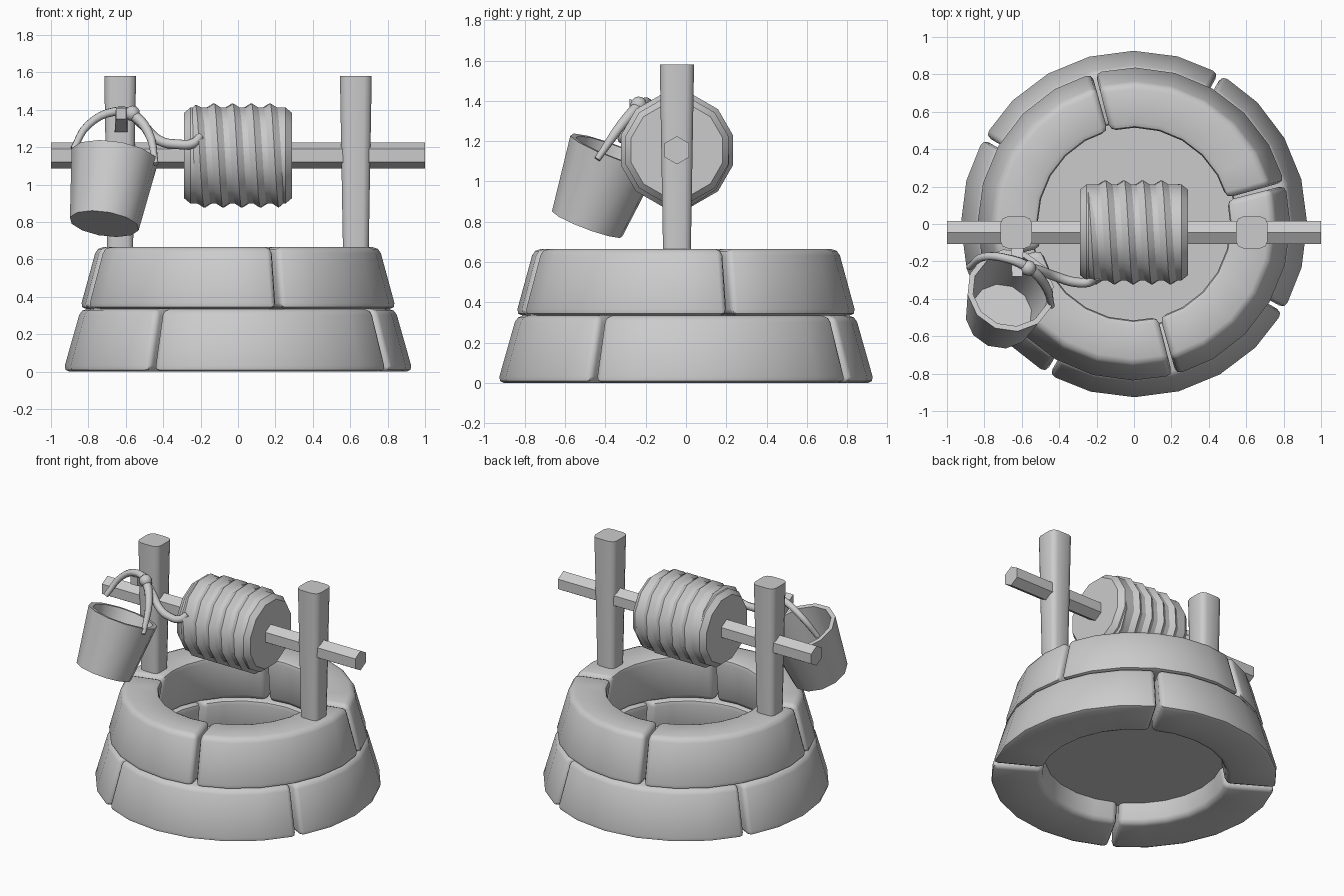
import bpy, bmesh, math
from mathutils import Vector, Matrix

cube = bpy.data.objects.get("Cube")
if cube:
    bpy.data.objects.remove(cube, do_unlink=True)

GREY = (0.6, 0.6, 0.6, 1)
grey = bpy.data.materials.new("plain grey")
grey.use_nodes = True
grey.diffuse_color = GREY
grey.node_tree.nodes["Principled BSDF"].inputs["Base Color"].default_value = GREY


def select_only(ob):
    bpy.ops.object.select_all(action="DESELECT")
    ob.select_set(True)
    bpy.context.view_layer.objects.active = ob


def finish(name, bm, smooth=40, bevel=0, segments=2):
    """Bevel the hard edges, make the object and shade it."""
    bmesh.ops.recalc_face_normals(bm, faces=bm.faces)
    if bevel:
        hard = [e for e in bm.edges if e.calc_face_angle(0) > math.radians(40)]
        bmesh.ops.bevel(bm, geom=hard, offset=bevel, segments=segments,
                        profile=0.5, affect="EDGES", clamp_overlap=True)
    mesh = bpy.data.meshes.new(name)
    bm.to_mesh(mesh)
    bm.free()
    mesh.materials.append(grey)
    ob = bpy.data.objects.new(name, mesh)
    bpy.context.collection.objects.link(ob)
    select_only(ob)
    bpy.ops.object.shade_smooth_by_angle(angle=math.radians(smooth))
    return ob


def lathe(name, profile, sides, matrix, phase=0, smooth=40):
    """Revolve (radius, height) points about z, cap both ends, then place."""
    bm = bmesh.new()
    rings = []
    for r, h in profile:
        turn = [phase + math.tau * i / sides for i in range(sides)]
        rings.append([bm.verts.new((r * math.cos(a), r * math.sin(a), h)) for a in turn])
    for low, high in zip(rings, rings[1:]):
        for i in range(sides):
            j = (i + 1) % sides
            bm.faces.new((low[i], low[j], high[j], high[i]))
    bm.faces.new(rings[0])
    bm.faces.new(rings[-1])
    bm.transform(matrix)
    return finish(name, bm, smooth)


def tube(name, points, radii):
    """Smooth rope through a few points."""
    curve = bpy.data.curves.new(name, "CURVE")
    curve.dimensions = "3D"
    curve.bevel_depth = 1
    curve.bevel_resolution = 2
    curve.resolution_u = 4
    curve.use_fill_caps = True
    spline = curve.splines.new("BEZIER")
    spline.bezier_points.add(len(points) - 1)
    for p, co, r in zip(spline.bezier_points, points, radii):
        p.co, p.radius = co, r
        p.handle_left_type = p.handle_right_type = "AUTO"
    curve.materials.append(grey)
    ob = bpy.data.objects.new(name, curve)
    bpy.context.collection.objects.link(ob)
    select_only(ob)
    bpy.ops.object.convert(target="MESH")
    bpy.ops.object.shade_smooth_by_angle(angle=math.radians(60))


def stone(name, section, start, gap=0.012, steps=6):
    """Quarter of a stone course with rounded edges."""
    bm = bmesh.new()
    rows = []
    for i in range(steps + 1):
        a = start + gap + (math.pi / 2 - 2 * gap) * i / steps
        rows.append([bm.verts.new((r * math.cos(a), r * math.sin(a), z)) for r, z in section])
    for a, b in zip(rows, rows[1:]):
        for i in range(4):
            j = (i + 1) % 4
            bm.faces.new((a[i], a[j], b[j], b[i]))
    bm.faces.new(rows[0])
    bm.faces.new(rows[-1])
    finish(name, bm, 50, bevel=0.033)


# Two staggered courses of four stones
lower = [(0.60, 0), (0.935, 0), (0.84, 0.335), (0.54, 0.335)]
upper = [(0.56, 0.335), (0.845, 0.335), (0.755, 0.665), (0.51, 0.665)]
for course, section, first in (("lower", lower, 60), ("upper", upper, 15)):
    for k in range(4):
        stone(f"{course}_stone_{k + 1}", section, math.radians(first + 90 * k))

# Floor inside the shaft
lathe("shaft_floor", [(0.62, 0.14), (0.62, 0.15)], 24, Matrix())

# Posts, a little wider at the top
AXIS_Y, AXIS_Z = -0.045, 1.155
for side, x in (("left", 0.63), ("right", -0.63)):
    bm = bmesh.new()
    bmesh.ops.create_cube(bm, size=1)
    upright = [e for e in bm.edges if abs(e.verts[0].co.z - e.verts[1].co.z) > 0.5]
    bmesh.ops.bevel(bm, geom=upright, offset=0.23, segments=2, profile=0.5, affect="EDGES")
    for v in bm.verts:
        top = v.co.z > 0
        width = 0.17 if top else 0.137
        v.co = (x + v.co.x * width, AXIS_Y + v.co.y * width, 1.58 if top else 0.63)
    finish(side + "_post", bm, 50)

# Hexagonal axle and drum, both lying along x
along_x = Matrix.Translation((0, AXIS_Y, AXIS_Z)) @ Matrix.Rotation(math.pi / 2, 4, "Y")
lathe("axle", [(0.07, -1), (0.07, 1)], 6, along_x, smooth=30)
lathe("drum", [(0.235, -0.29), (0.265, -0.255), (0.265, 0.255), (0.235, 0.29)], 12,
      along_x, phase=math.pi / 12, smooth=35)

# Rope wound round the drum as a ridged helix
bm = bmesh.new()
pitch, turns, sides = 0.1, 5, 12
rows = []
for i in range(turns * sides + 1):
    a = math.tau * i / sides + math.pi / 12
    x = -0.25 + pitch * i / sides
    fade = min(1, i / 4, (turns * sides - i) / 4)
    row = []
    for dx, r in ((-0.05, 0.255), (0, 0.262 + 0.026 * fade), (0.05, 0.255)):
        px = max(-0.255, min(0.255, x + dx))
        row.append(bm.verts.new((px, AXIS_Y + r * math.cos(a), AXIS_Z + r * math.sin(a))))
    rows.append(row)
for a, b in zip(rows, rows[1:]):
    for i in range(2):
        bm.faces.new((a[i], a[i + 1], b[i + 1], b[i]))
finish("wound_rope", bm, 35)

# Tilted open bucket
base, rim = Vector((-0.715, -0.49, 0.79)), Vector((-0.66, -0.355, 1.15))
axis = rim - base
deep = axis.length
tilt = Matrix.Translation(base) @ axis.to_track_quat("Z", "Y").to_matrix().to_4x4()
lathe("bucket", [(0.188, 0), (0.235, deep), (0.205, deep), (0.165, 0.04)], 12, tilt)

# Bucket handle, knot and the loose rope end
tube("bucket_handle",
     [(-0.88, -0.23, 1.19), (-0.80, -0.175, 1.32), (-0.66, -0.19, 1.39), (-0.57, -0.23, 1.375),
      (-0.48, -0.32, 1.28), (-0.44, -0.44, 1.11)],
     [0.018, 0.022, 0.024, 0.03, 0.026, 0.016])
tube("loose_rope",
     [(-0.57, -0.23, 1.375), (-0.50, -0.25, 1.31), (-0.42, -0.28, 1.235), (-0.32, -0.31, 1.215),
      (-0.24, -0.31, 1.22), (-0.20, -0.285, 1.26)],
     [0.026, 0.026, 0.026, 0.026, 0.026, 0.02])
bm = bmesh.new()
bmesh.ops.create_icosphere(bm, subdivisions=2, radius=0.042,
                           matrix=Matrix.Translation((-0.565, -0.235, 1.38)))
finish("knot", bm, 60)

# Peg rising from the post to carry the handle
bm = bmesh.new()
bmesh.ops.create_cube(bm, size=1)
for v in bm.verts:
    front = v.co.y < 0
    v.co = (-0.625 + v.co.x * (0.055 if front else 0.07),
            -0.28 if front else -0.10,
            (1.38 if front else 1.30) + v.co.z * 0.06)
finish("peg", bm, 30)
